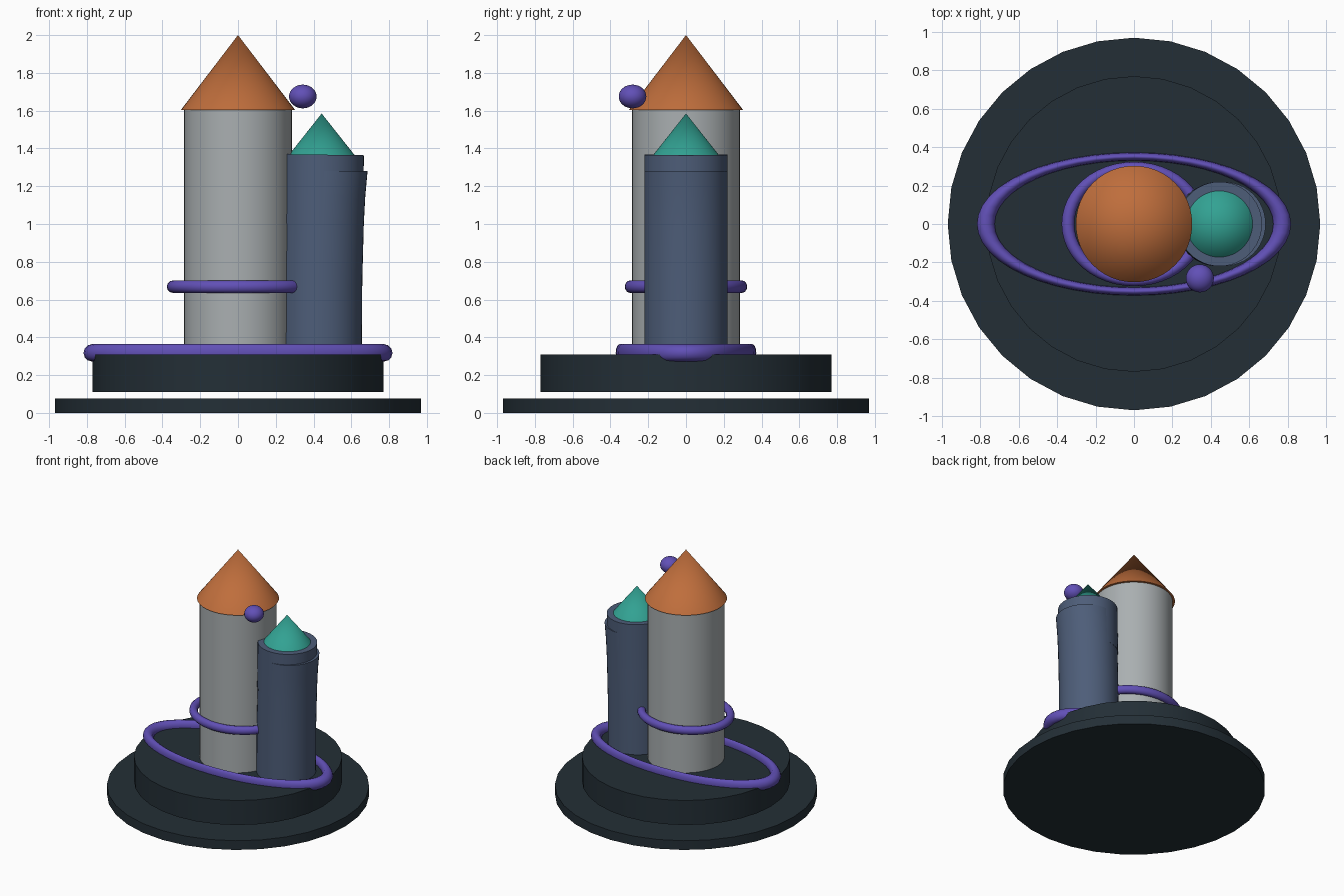
import bpy
import math

if "Cube" in bpy.data.objects:
    bpy.data.objects.remove(bpy.data.objects["Cube"])


def material(name, color):
    m = bpy.data.materials.new(name)
    m.use_nodes = True
    m.diffuse_color = (*color, 1)
    m.node_tree.nodes["Principled BSDF"].inputs["Base Color"].default_value = (*color, 1)
    return m


slate = material("dark slate", (0.017, 0.028, 0.037))
grey = material("light grey", (0.40, 0.43, 0.44))
blue = material("steel blue", (0.075, 0.11, 0.19))
orange = material("orange", (0.52, 0.155, 0.045))
teal = material("teal", (0.032, 0.36, 0.29))
purple = material("purple", (0.12, 0.08, 0.47))


def finish(name, mat):
    ob = bpy.context.object
    ob.name = name
    ob.data.materials.append(mat)
    bpy.ops.object.shade_smooth_by_angle(angle=math.radians(35))
    return ob


def cylinder(name, mat, x, radius, z0, z1, sides=48, tilt=0):
    bpy.ops.mesh.primitive_cylinder_add(vertices=sides, radius=radius, depth=z1 - z0,
                                        location=(x, 0, (z0 + z1) / 2), rotation=(0, tilt, 0))
    return finish(name, mat)


def cone(name, mat, x, radius, z0, z1):
    bpy.ops.mesh.primitive_cone_add(vertices=48, radius1=radius, depth=z1 - z0,
                                    location=(x, 0, (z0 + z1) / 2))
    return finish(name, mat)


def ring(name, radius, tube, z, squash):
    bpy.ops.mesh.primitive_torus_add(major_radius=radius, minor_radius=tube, major_segments=48,
                                     minor_segments=12, location=(0, 0, z))
    bpy.context.object.scale.y = squash
    return finish(name, purple)


def bent_tube(name, mat, radius, sections, sides=48):
    # stacked circles that drift sideways, with closed ends
    verts, faces = [], []
    for x, z in sections:
        for i in range(sides):
            a = math.tau * i / sides
            verts.append((x + radius * math.cos(a), radius * math.sin(a), z))
    for s in range(len(sections) - 1):
        for i in range(sides):
            j = (i + 1) % sides
            lo, hi = s * sides, (s + 1) * sides
            faces.append((lo + i, lo + j, hi + j, hi + i))
    faces.append(tuple(reversed(range(sides))))
    faces.append(tuple(range(len(verts) - sides, len(verts))))
    me = bpy.data.meshes.new(name)
    me.from_pydata(verts, [], faces)
    ob = bpy.data.objects.new(name, me)
    bpy.context.collection.objects.link(ob)
    bpy.ops.object.select_all(action="DESELECT")
    ob.select_set(True)
    bpy.context.view_layer.objects.active = ob
    return finish(name, mat)


# stepped base, upper disc floating over the lower one
cylinder("base_plate", slate, 0, 0.97, 0, 0.075, 32)
cylinder("upper_disc", slate, 0, 0.77, 0.11, 0.31, 32)

# main tower
cylinder("main_tower", grey, 0, 0.285, 0.3, 1.605)
cone("main_roof", orange, 0, 0.303, 1.603, 2.0)

# side tower: slightly bent shaft with a collar and small roof
bent_tube("side_tower", blue, 0.22,
          [(0.435, 0.3), (0.438, 0.7), (0.446, 1.0), (0.454, 1.15), (0.466, 1.28)])
cylinder("side_collar", blue, 0.444, 0.22, 1.0, 1.367, tilt=math.radians(0.8))
cone("side_roof", teal, 0.443, 0.178, 1.36, 1.585)

# oval rings and floating orb
ring("base_ring", 0.772, 0.046, 0.318, 0.455)
ring("tower_ring", 0.344, 0.033, 0.668, 0.86)
bpy.ops.mesh.primitive_uv_sphere_add(segments=32, ring_count=16, radius=0.073,
                                     location=(0.343, -0.283, 1.675))
bpy.context.object.scale.z = 0.86
finish("orb", purple)
